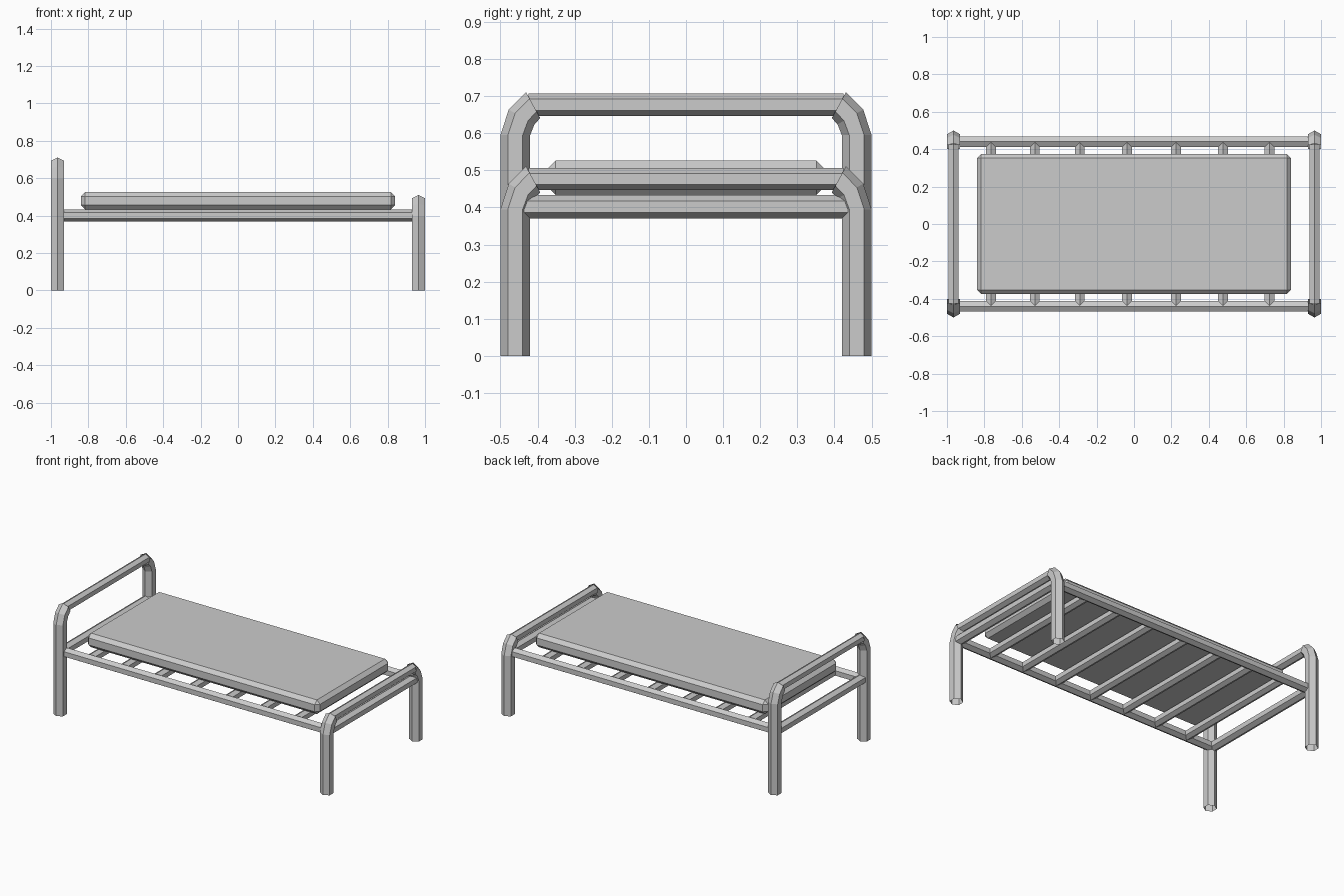
import bpy, bmesh
from math import sin, cos, radians
from mathutils import Vector

if "Cube" in bpy.data.objects:
    bpy.data.objects.remove(bpy.data.objects["Cube"])


def make_object(name, bm):
    bmesh.ops.recalc_face_normals(bm, faces=bm.faces)
    mesh = bpy.data.meshes.new(name)
    bm.to_mesh(mesh)
    bm.free()
    obj = bpy.data.objects.new(name, mesh)
    bpy.context.collection.objects.link(obj)
    return obj


def hex_tube(name, rings, side, radius):
    """Sweep an open six-sided tube; each ring is (centre, axis towards a corner)."""
    bm = bmesh.new()
    side = Vector(side)
    loops = []
    for centre, corner in rings:
        c, u = Vector(centre), Vector(corner).normalized()
        loops.append([bm.verts.new(c + radius * (cos(radians(60 * i)) * u + sin(radians(60 * i)) * side))
                      for i in range(6)])
    for a, b in zip(loops, loops[1:]):
        for i in range(6):
            j = (i + 1) % 6
            bm.faces.new((a[i], a[j], b[j], b[i]))
    return make_object(name, bm)


def bar(name, start, end, radius):
    """Straight horizontal bar with a corner pointing up."""
    direction = (Vector(end) - Vector(start)).normalized()
    up = Vector((0, 0, 1))
    return hex_tube(name, [(start, up), (end, up)], direction.cross(up), radius)


# Head and foot frames: bent legs, top bar and lower cross rail
for part, x, bend in (("head", -0.965, 0.595), ("foot", 0.965, 0.395)):
    for label, s in (("front", -1), ("back", 1)):
        rings = [((x, s * 0.46, 0), (0, s, 0)),
                 ((x, s * 0.46, bend), (0, s, 0)),
                 ((x, s * 0.443, bend + 0.049), (0, s * 0.87, 0.5)),
                 ((x, s * 0.412, bend + 0.081), (0, s * 0.48, 0.88))]
        hex_tube(f"{part}_{label}_leg", rings, (1, 0, 0), 0.04)
    top = bend + 0.082
    bar(f"{part}_top_bar", (x, -0.425, top), (x, 0.425, top), 0.03)
    bar(f"{part}_cross_rail", (x, -0.45, 0.402), (x, 0.45, 0.402), 0.032)

# Side rails
for label, y in (("front", -0.44), ("back", 0.44)):
    bar(f"{label}_side_rail", (-0.96, y, 0.402), (0.96, y, 0.402), 0.032)

# Slats
for i, x in enumerate((-0.765, -0.53, -0.29, -0.037, 0.225, 0.476, 0.725)):
    bar(f"slat_{i + 1}", (x, -0.44, 0.402), (x, 0.44, 0.402), 0.03)

# Mattress with chamfered edges
bm = bmesh.new()
bmesh.ops.create_cube(bm, size=1)
bmesh.ops.scale(bm, vec=(1.68, 0.75, 0.092), verts=bm.verts)
bmesh.ops.translate(bm, vec=(0, 0, 0.48), verts=bm.verts)
bmesh.ops.bevel(bm, geom=bm.edges[:], offset=0.023, segments=1, affect='EDGES', profile=0.5)
make_object("mattress", bm)
